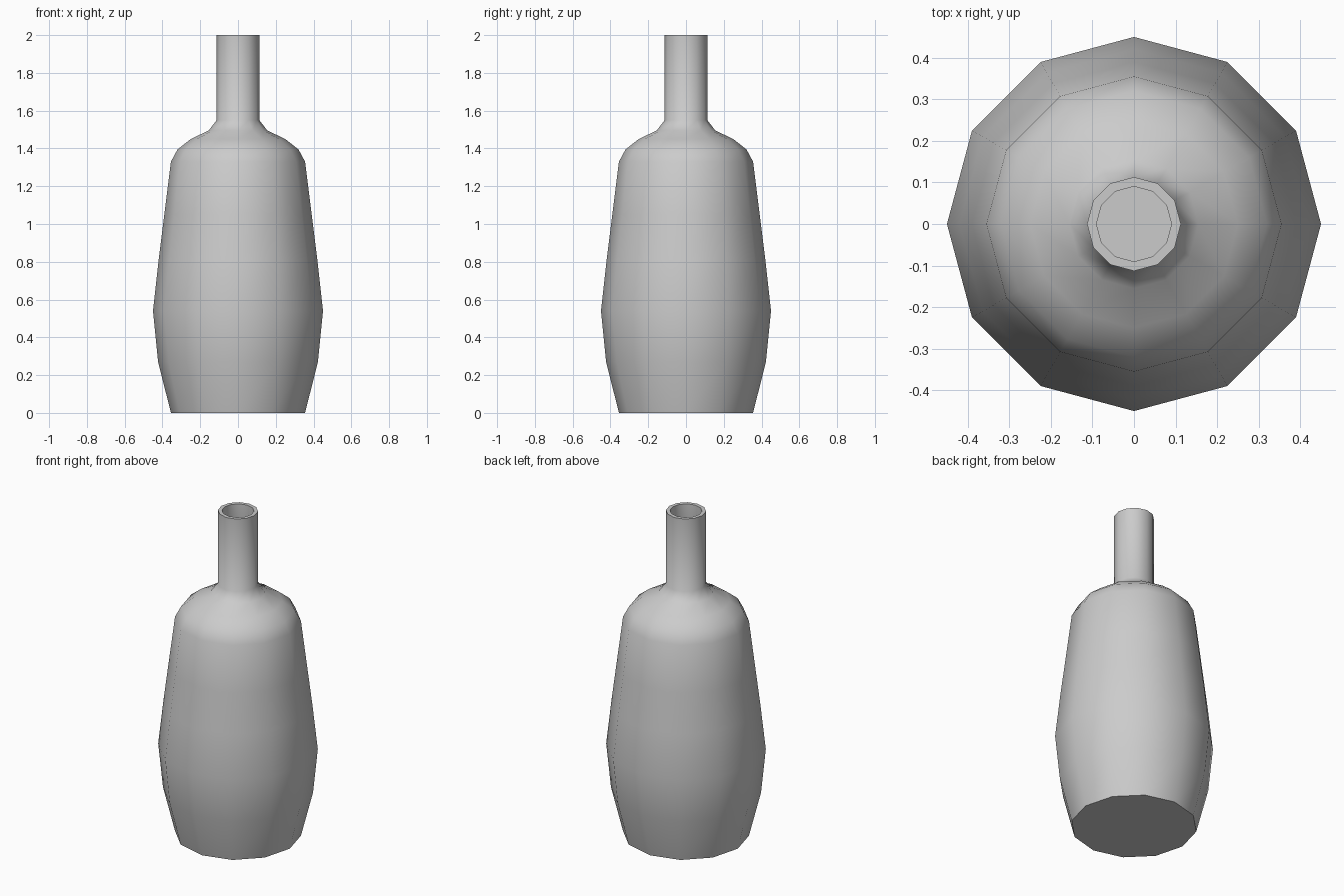
import bpy, bmesh
from math import cos, sin, pi, radians

if "Cube" in bpy.data.objects:
    bpy.data.objects.remove(bpy.data.objects["Cube"])

SIDES = 12
# Outer profile from base to lip: (radius, height)
PROFILE = [(0.355, 0), (0.423, 0.27), (0.45, 0.54), (0.42, 0.81),
           (0.39, 1.05), (0.355, 1.33), (0.32, 1.395), (0.25, 1.45),
           (0.155, 1.495), (0.113, 1.55), (0.113, 2.0)]

# Bottle body: lathed shell with a flat base and open mouth
bm = bmesh.new()
rings = [[bm.verts.new((r * cos(2 * pi * i / SIDES), r * sin(2 * pi * i / SIDES), z))
          for i in range(SIDES)] for r, z in PROFILE]
for low, high in zip(rings, rings[1:]):
    for i in range(SIDES):
        j = (i + 1) % SIDES
        bm.faces.new((low[i], low[j], high[j], high[i]))
bm.faces.new(rings[0][::-1])

mesh = bpy.data.meshes.new("bottle")
bm.to_mesh(mesh)
bm.free()
bottle = bpy.data.objects.new("bottle", mesh)
bpy.context.collection.objects.link(bottle)
bpy.context.view_layer.objects.active = bottle
bottle.select_set(True)

# Wall thickness, growing inward
wall = bottle.modifiers.new("wall", 'SOLIDIFY')
wall.thickness = 0.022
wall.offset = -1
wall.use_even_offset = True
bpy.ops.object.modifier_apply(modifier=wall.name)
bpy.ops.object.shade_smooth_by_angle(angle=radians(50))
